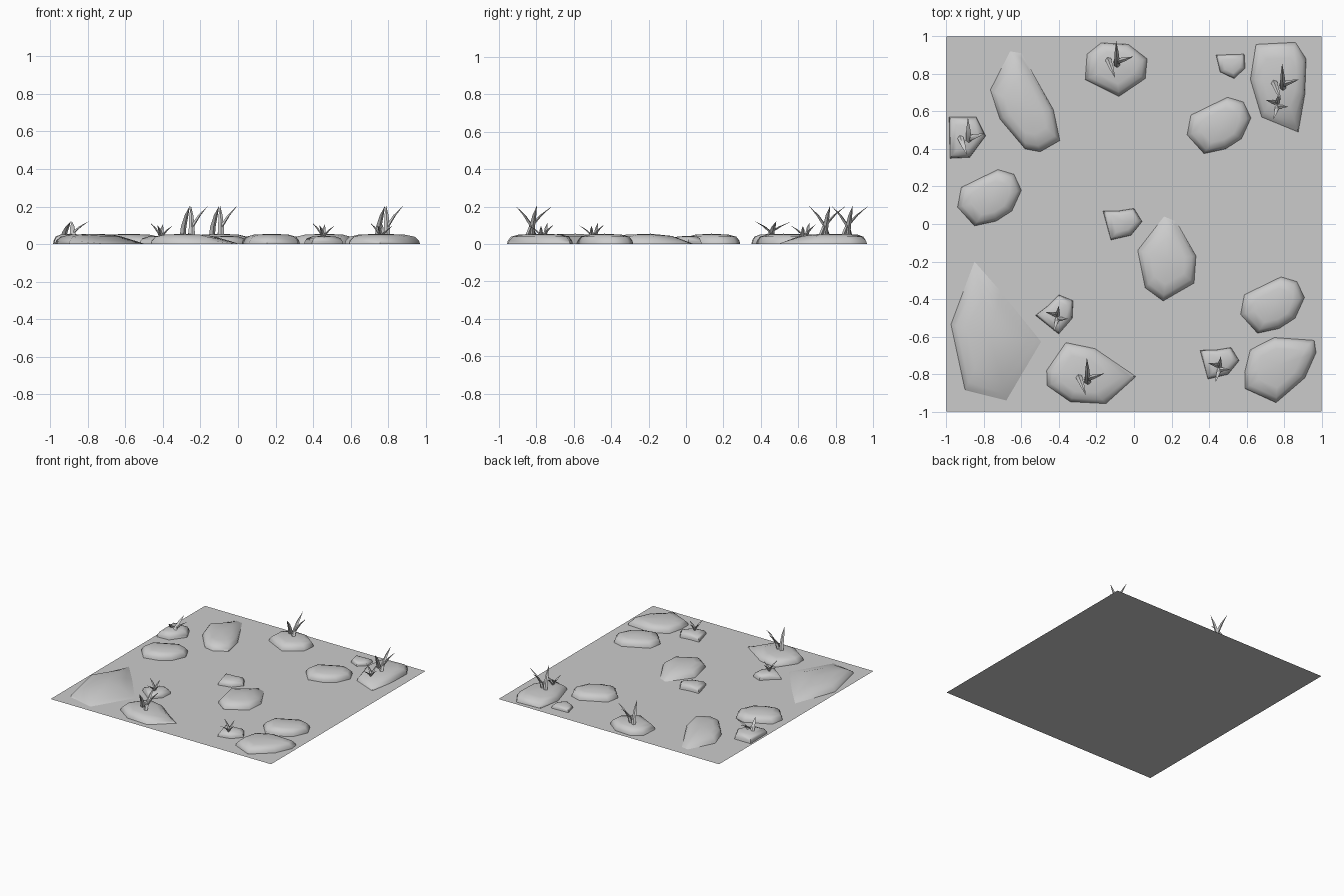
import bpy, bmesh, math
from mathutils import Vector

if "Cube" in bpy.data.objects:
    bpy.data.objects.remove(bpy.data.objects["Cube"])


def finish(name, bm, smooth=40):
    bmesh.ops.recalc_face_normals(bm, faces=bm.faces)
    me = bpy.data.meshes.new(name)
    bm.to_mesh(me)
    bm.free()
    ob = bpy.data.objects.new(name, me)
    bpy.context.collection.objects.link(ob)
    bpy.ops.object.select_all(action='DESELECT')
    ob.select_set(True)
    bpy.context.view_layer.objects.active = ob
    bpy.ops.object.shade_smooth_by_angle(angle=math.radians(smooth))
    return ob


STEEP = [(1, 0), (.97, .018), (.86, .039), (.6, .050)]
GENTLE = [(1, 0), (.9, .009), (.75, .022), (.5, .043)]


def stone(name, outline, at=(0, 0), turn=0, size=1, height=1, low=()):
    """Domed stone over an outline; corners listed in low sink gently into the soil."""
    c, s = math.cos(math.radians(turn)), math.sin(math.radians(turn))
    pts = [Vector((at[0] + size * (x * c - y * s), at[1] + size * (x * s + y * c)))
           for x, y in outline]
    n = len(pts)
    mid = sum(pts, Vector((0, 0))) / n
    bm = bmesh.new()
    rings = []
    for k in range(4):
        ring = []
        for i, p in enumerate(pts):
            f, z = (GENTLE if i in low else STEEP)[k]
            q = mid + (p - mid) * f
            ring.append(bm.verts.new((q.x, q.y, z * height)))
        rings.append(ring)
    for a, b in zip(rings, rings[1:]):
        for i in range(n):
            j = (i + 1) % n
            bm.faces.new((a[i], a[j], b[j], b[i]))
    top = bm.verts.new((mid.x, mid.y, .055 * height))
    for i in range(n):
        bm.faces.new((rings[-1][i], rings[-1][(i + 1) % n], top))
    ob = finish(name, bm, 60)
    if ob.data.polygons[-1].normal.z < 0:
        ob.data.flip_normals()


def blade(bm, base, tip, width):
    """Curved, tapering four-sided blade that bends outward near its tip."""
    base, tip = Vector(base), Vector(tip)
    lean = Vector((tip.x - base.x, tip.y - base.y, 0))
    out = lean.normalized()
    side = Vector((-out.y, out.x, 0))
    prev = None
    for t in (0, .35, .7):
        c = base + lean * t ** 1.7 + Vector((0, 0, (tip.z - base.z) * t))
        w = width * (1 - .75 * t * t) / 2
        ring = [bm.verts.new(c + d * w) for d in (side, out * .7, -side, -out * .7)]
        if prev:
            for i in range(4):
                j = (i + 1) % 4
                bm.faces.new((prev[i], prev[j], ring[j], ring[i]))
        else:
            bm.faces.new(ring)
        prev = ring
    end = bm.verts.new(tip)
    for i in range(4):
        bm.faces.new((prev[i], prev[(i + 1) % 4], end))


TALL = [((.01, -.025), (.005, .115), 1), ((-.005, .0), (.097, .03), 1),
        ((-.04, .02), (.0, -.085), 1)]
SHORT = [((.005, .0), (-.02, -.08), .85), ((.0, -.01), (.06, -.01), .8),
         ((.0, .01), (-.06, .025), 1), ((.0, .0), (.01, .06), .9)]


def grass(name, at, blades, z0, z1, width):
    bm = bmesh.new()
    for b, t, h in blades:
        blade(bm, (at[0] + b[0], at[1] + b[1], z0),
              (at[0] + t[0], at[1] + t[1], z0 + (z1 - z0) * h), width)
    finish(name, bm)


# soil square
bm = bmesh.new()
bmesh.ops.create_grid(bm, x_segments=1, y_segments=1, size=1)
ground = finish("ground", bm)
if ground.data.polygons[0].normal.z < 0:
    ground.data.flip_normals()

# repeated round stones
ROUND = [(-.17, -.05), (-.15, .055), (.045, .15), (.13, .125),
         (.17, .04), (.12, -.07), (.035, -.125), (-.08, -.15)]
for i, at in enumerate([(-.77, .14), (.453, .525), (.738, -.432)]):
    stone(f"round_stone_{i}", ROUND, at)

# repeated pebbles
PEBBLE = [(-.105, .068), (-.02, .07), (.06, .083), (.103, .013), (.044, -.06), (-.063, -.085)]
for i, (at, turn, size) in enumerate([((-.06, 0), 0, 1), ((.457, -.741), 0, 1),
                                      ((-.4, -.48), 36, 1)]):
    stone(f"pebble_{i}", PEBBLE, at, turn, size, .8)
stone("pebble_edge", [(-.985, .57), (-.84, .57), (-.79, .47), (-.875, .355), (-.98, .35)])
stone("pebble_back", [(.437, .9), (.587, .905), (.592, .83), (.533, .775), (.459, .81)], height=.6)

# larger individual stones
stone("middle_stone", [(.02, -.14), (.16, .04), (.225, .013), (.33, -.17),
                       (.32, -.315), (.155, -.41), (.06, -.34)], low=(1, 2))
stone("back_stone", [(-.25, .905), (-.175, .965), (-.03, .957), (.07, .88),
                     (.06, .775), (-.08, .68), (-.26, .77)])
stone("back_left_stone", [(-.765, .715), (-.66, .92), (-.6, .91), (-.43, .61), (-.395, .445),
                          (-.5, .385), (-.58, .4), (-.715, .56)], low=(1, 2))
stone("back_right_stone", [(.62, .77), (.65, .957), (.86, .968), (.917, .88),
                           (.91, .69), (.875, .49), (.68, .57)], low=(5,))
stone("front_left_stone", [(-.975, -.535), (-.85, -.2), (-.71, -.36), (-.495, -.627),
                           (-.68, -.94), (-.9, -.885)], low=(1, 2, 3, 4))
stone("front_stone", [(-.465, -.78), (-.363, -.632), (-.208, -.664), (.01, -.813),
                      (-.15, -.957), (-.34, -.947), (-.464, -.86)], low=(3,))
stone("front_right_stone", [(.59, -.79), (.62, -.67), (.747, -.605), (.96, -.62),
                            (.97, -.685), (.91, -.82), (.757, -.952), (.592, -.877)])

# tall tufts, one low wide tuft, short tufts
for i, at in enumerate([(-.256, -.827), (-.1, .862), (.784, .741)]):
    grass(f"tall_grass_{i}", at, TALL, .035, .205, .034)
grass("edge_grass", (-.89, .453), TALL, .03, .122, .034)
for i, at in enumerate([(-.41, -.495), (.453, -.765), (.762, .635)]):
    grass(f"short_grass_{i}", at, SHORT, .025, .115, .024)
